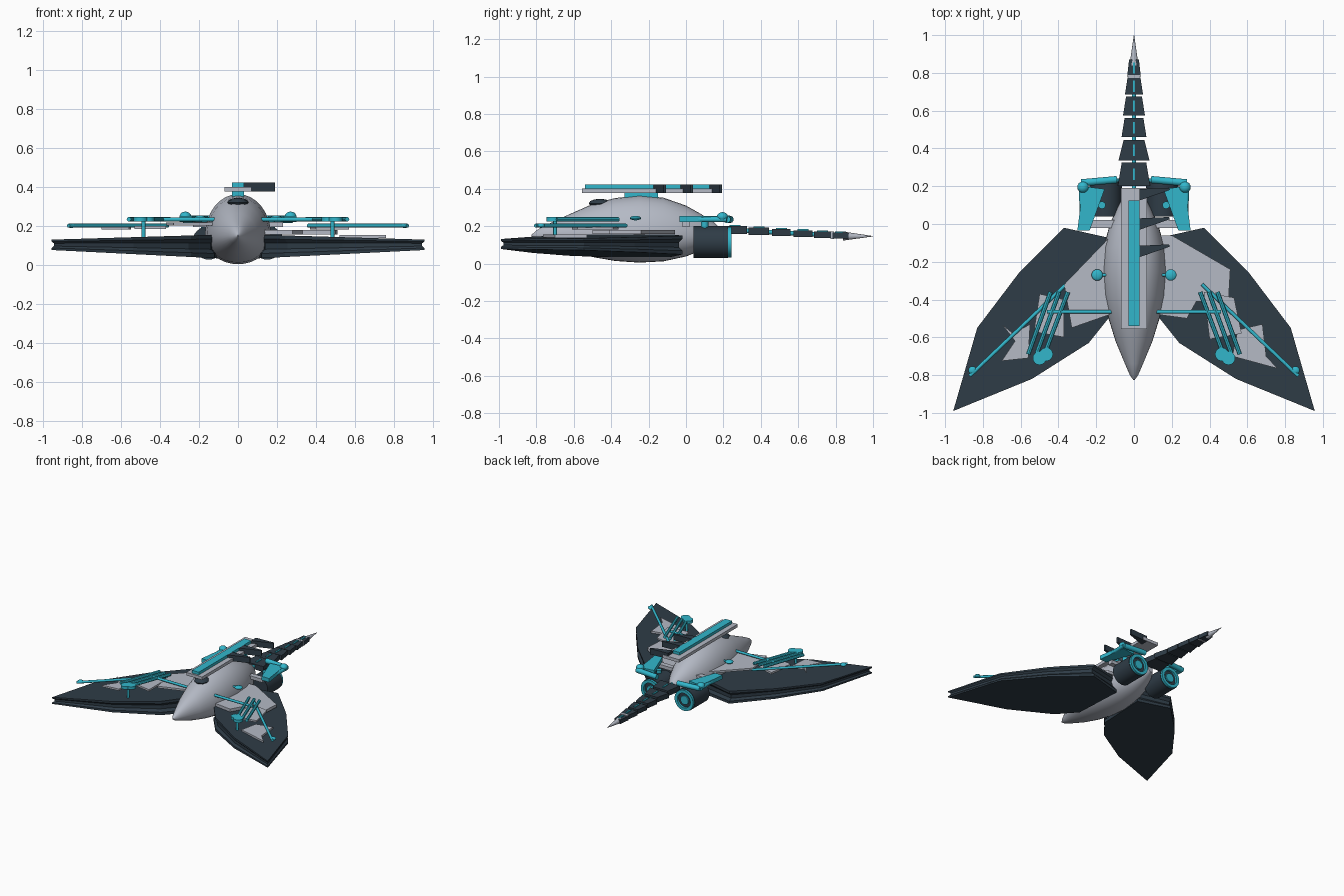
import bpy, bmesh, math
from mathutils import Vector

if "Cube" in bpy.data.objects:
    bpy.data.objects.remove(bpy.data.objects["Cube"])


def material(name, rgb):
    m = bpy.data.materials.new(name)
    m.diffuse_color = (*rgb, 1)
    m.use_nodes = True
    m.node_tree.nodes["Principled BSDF"].inputs["Base Color"].default_value = m.diffuse_color
    return m


GREY = material("pale grey", (0.46, 0.49, 0.56))
DARK = material("dark slate", (0.028, 0.045, 0.062))
CYAN = material("cyan", (0.032, 0.47, 0.60))


def finish(name, bm, mat, smooth=False):
    bmesh.ops.recalc_face_normals(bm, faces=bm.faces[:])
    me = bpy.data.meshes.new(name)
    bm.to_mesh(me)
    bm.free()
    ob = bpy.data.objects.new(name, me)
    bpy.context.collection.objects.link(ob)
    me.materials.append(mat)
    if smooth:
        bpy.ops.object.select_all(action='DESELECT')
        ob.select_set(True)
        bpy.context.view_layer.objects.active = ob
        bpy.ops.object.shade_smooth_by_angle(angle=math.radians(40))
    return ob


def loft(name, rings, mat, smooth=False):
    """Skin a list of equally long rings and cap both ends."""
    bm = bmesh.new()
    vs = [[bm.verts.new(p) for p in r] for r in rings]
    n = len(rings[0])
    for a, b in zip(vs, vs[1:]):
        for i in range(n):
            j = (i + 1) % n
            bm.faces.new((a[i], a[j], b[j], b[i]))
    bm.faces.new(vs[0])
    bm.faces.new(vs[-1])
    return finish(name, bm, mat, smooth)


def plate(name, pts, z0, z1, mat, s=1):
    return loft(name, [[(s * x, y, z) for x, y in pts] for z in (z0, z1)], mat)


def box(name, x0, x1, y0, y1, z0, z1, mat):
    return plate(name, [(x0, y0), (x1, y0), (x1, y1), (x0, y1)], z0, z1, mat)


def tube(name, a, b, r0, mat, r1=None, sides=10):
    a, b = Vector(a), Vector(b)
    bm = bmesh.new()
    bmesh.ops.create_cone(bm, cap_ends=True, segments=sides, radius1=r0,
                          radius2=r0 if r1 is None else r1, depth=(b - a).length)
    q = (b - a).to_track_quat('Z', 'Y')
    for v in bm.verts:
        v.co = q @ v.co + (a + b) / 2
    return finish(name, bm, mat, True)


def ball(name, c, r, mat, u=16, v=10):
    bm = bmesh.new()
    bmesh.ops.create_uvsphere(bm, u_segments=u, v_segments=v, radius=1)
    for w in bm.verts:
        w.co = Vector(c) + Vector([p * q for p, q in zip(w.co, r)])
    return finish(name, bm, mat, True)


def annulus(name, x, z, y0, y1, ro, ri, mat, n=32):
    """Ring around the y axis, closed by joining its four edges."""
    rings = []
    for r, y in ((ri, y0), (ro, y0), (ro, y1), (ri, y1), (ri, y0)):
        rings.append([(x + r * math.cos(t), y, z + r * math.sin(t))
                      for t in (2 * math.pi * i / n for i in range(n))])
    bm = bmesh.new()
    vs = [[bm.verts.new(p) for p in r] for r in rings[:4]]
    for k in range(4):
        a, b = vs[k], vs[(k + 1) % 4]
        for i in range(n):
            j = (i + 1) % n
            bm.faces.new((a[i], a[j], b[j], b[i]))
    return finish(name, bm, mat, True)


# Hull: y, half width, height above and below the centre line
HULL = [(-0.825, 0.004, 0.004, 0.004), (-0.80, 0.022, 0.028, 0.022), (-0.74, 0.048, 0.06, 0.045),
        (-0.62, 0.098, 0.115, 0.085), (-0.50, 0.135, 0.168, 0.115), (-0.38, 0.160, 0.200, 0.136),
        (-0.25, 0.170, 0.215, 0.145), (-0.12, 0.160, 0.202, 0.138), (0.0, 0.128, 0.160, 0.112),
        (0.08, 0.092, 0.115, 0.08), (0.15, 0.052, 0.07, 0.045), (0.19, 0.02, 0.03, 0.02)]
CZ = 0.15
rings = []
for y, w, up, dn in HULL:
    ts = [2 * math.pi * i / 32 for i in range(32)]
    rings.append([(w * math.cos(t), y, CZ + (up if math.sin(t) > 0 else dn) * math.sin(t)) for t in ts])
hull = loft("hull", rings, GREY, True)
ball("cockpit_window", (0, -0.46, 0.322), (0.055, 0.06, 0.024), DARK, 8, 6)

# Dorsal rail with its strip and three side fins
box("dorsal_plate", -0.07, 0.07, -0.555, 0.19, 0.378, 0.402, GREY)
box("dorsal_strip", -0.03, 0.03, -0.54, 0.125, 0.402, 0.424, CYAN)
box("dorsal_mount", -0.03, 0.03, -0.33, -0.15, 0.35, 0.38, CYAN)
for y in (-0.175, -0.03, 0.125):
    plate("dorsal_fin", [(0.03, y), (0.19, y + 0.055), (0.185, y + 0.067), (0.03, y + 0.06)],
          0.378, 0.424, DARK)

# Wing outline, clockwise, with a grooved rim
WING = [(0.10, -0.08), (0.17, -0.065), (0.37, -0.02), (0.61, -0.26), (0.83, -0.55), (0.957, -0.99),
        (0.54, -0.82), (0.24, -0.63), (0.12, -0.48)]


def wing_ring(s, f, inset):
    out = []
    for x, y in WING:
        top, bot = 0.16 - 0.03 * x, 0.03 + 0.05 * x
        d = Vector((0.48 - x, -0.45 - y)).normalized() * inset
        out.append((s * (x + d.x), y + d.y, bot + (top - bot) * f))
    return out


for s in (-1, 1):
    loft("wing", [wing_ring(s, f, i) for f, i in
                  ((0, 0), (0.2, 0), (0.38, 0.018), (0.65, 0.018), (0.82, 0), (1, 0))], DARK)

    # Rods and discs above the wing
    tube("long_rod", (s * 0.87, -0.805, 0.203), (s * 0.36, -0.32, 0.203), 0.010, CYAN)
    ball("rod_end", (s * 0.855, -0.775, 0.203), (0.022, 0.022, 0.012), CYAN)
    tube("cross_rod", (s * 0.12, -0.465, 0.235), (s * 0.46, -0.465, 0.235), 0.010, CYAN)
    for k in range(3):
        dx = 0.046 * k
        tube("slanted_rod", (s * (0.56 - dx), -0.69 + 0.008 * k, 0.236),
             (s * (0.442 - dx), -0.36, 0.236), 0.012, CYAN, sides=8)
    for x, y in ((0.50, -0.71), (0.465, -0.69)):
        tube("disc", (s * x, y, 0.225), (s * x, y, 0.248), 0.036, CYAN, sides=16)
    tube("disc_post", (s * 0.485, -0.70, 0.14), (s * 0.485, -0.70, 0.23), 0.01, CYAN)
    ball("side_dome", (s * 0.195, -0.27, 0.243), (0.03, 0.03, 0.012), CYAN)
    tube("dome_arm", (s * 0.10, -0.27, 0.24), (s * 0.19, -0.27, 0.24), 0.008, CYAN)

    # Engine with nozzle, bracket and slanted top plate
    ex, ez = s * 0.15, 0.115
    tube("engine", (ex, 0.04, ez), (ex, 0.225, ez), 0.086, DARK, sides=32)
    annulus("nozzle_rim", ex, ez, 0.222, 0.242, 0.082, 0.058, CYAN)
    tube("nozzle_core", (ex, 0.22, ez), (ex, 0.236, ez), 0.035, CYAN, sides=20)
    tube("engine_post", (s * 0.17, 0.10, 0.17), (s * 0.17, 0.10, 0.225), 0.02, CYAN)
    plate("engine_plate", [(0.30, -0.035), (0.235, -0.035), (0.155, 0.185), (0.27, 0.20)],
          0.222, 0.253, CYAN, s)
    tube("engine_bar", (s * 0.28, 0.218, 0.236), (s * 0.09, 0.235, 0.236), 0.02, CYAN)
    ball("bar_knob", (s * 0.27, 0.195, 0.25), (0.03, 0.03, 0.025), CYAN)
    tube("plate_link", (s * 0.28, 0.218, 0.236), (s * 0.27, 0.0, 0.236), 0.015, CYAN)

box("rear_beam", -0.23, 0.23, -0.02, 0.02, 0.195, 0.222, GREY)

# Pale armour on the wings, different on each side
plate("left_inner_armour", [(-0.11, -0.05), (-0.37, -0.32), (-0.33, -0.55), (-0.13, -0.48)],
      0.205, 0.22, GREY)
plate("left_middle_armour", [(-0.50, -0.37), (-0.37, -0.40), (-0.37, -0.60), (-0.53, -0.57)],
      0.185, 0.2, GREY)
plate("left_outer_armour", [(-0.70, -0.53), (-0.64, -0.58), (-0.55, -0.53), (-0.56, -0.71), (-0.70, -0.725),
                            (-0.63, -0.62)], 0.182, 0.196, GREY)
plate("right_inner_armour", [(0.13, -0.06), (0.20, -0.06), (0.51, -0.24), (0.50, -0.41), (0.33, -0.41),
                             (0.28, -0.50), (0.13, -0.48)], 0.157, 0.18, GREY)
plate("right_middle_armour", [(0.37, -0.36), (0.53, -0.39), (0.57, -0.58), (0.40, -0.61)], 0.182, 0.195, GREY)
plate("right_outer_armour", [(0.55, -0.56), (0.68, -0.53), (0.70, -0.70), (0.76, -0.765), (0.52, -0.70)],
      0.14, 0.155, GREY)

# Tail: tapering segments on a thin spine
TAIL = [(0.20, 0.325, 0.086, 0.065), (0.335, 0.445, 0.082, 0.055), (0.46, 0.56, 0.066, 0.050),
        (0.575, 0.675, 0.058, 0.042), (0.685, 0.775, 0.048, 0.034), (0.782, 0.87, 0.036, 0.026)]
for y0, y1, w0, w1 in TAIL:
    zc = 0.193 - 0.053 * (y0 + y1) / 2
    h = 0.023 - 0.009 * y0
    plate("tail_segment", [(-w0, y0), (w0, y0), (w1, y1), (-w1, y1)], zc - h, zc + h, DARK)
    m = (y0 + y1) / 2
    box("tail_light", -0.006, 0.006, m - 0.03, m + 0.03, zc + h - 0.002, zc + h + 0.006, CYAN)
tube("tail_spine", (0, 0.12, 0.185), (0, 0.87, 0.147), 0.012, CYAN)
box("tail_collar", -0.032, 0.032, 0.772, 0.79, 0.13, 0.172, GREY)
tube("tail_spike", (0, 0.84, 0.147), (0, 1.0, 0.146), 0.024, GREY, r1=0.001, sides=16)
